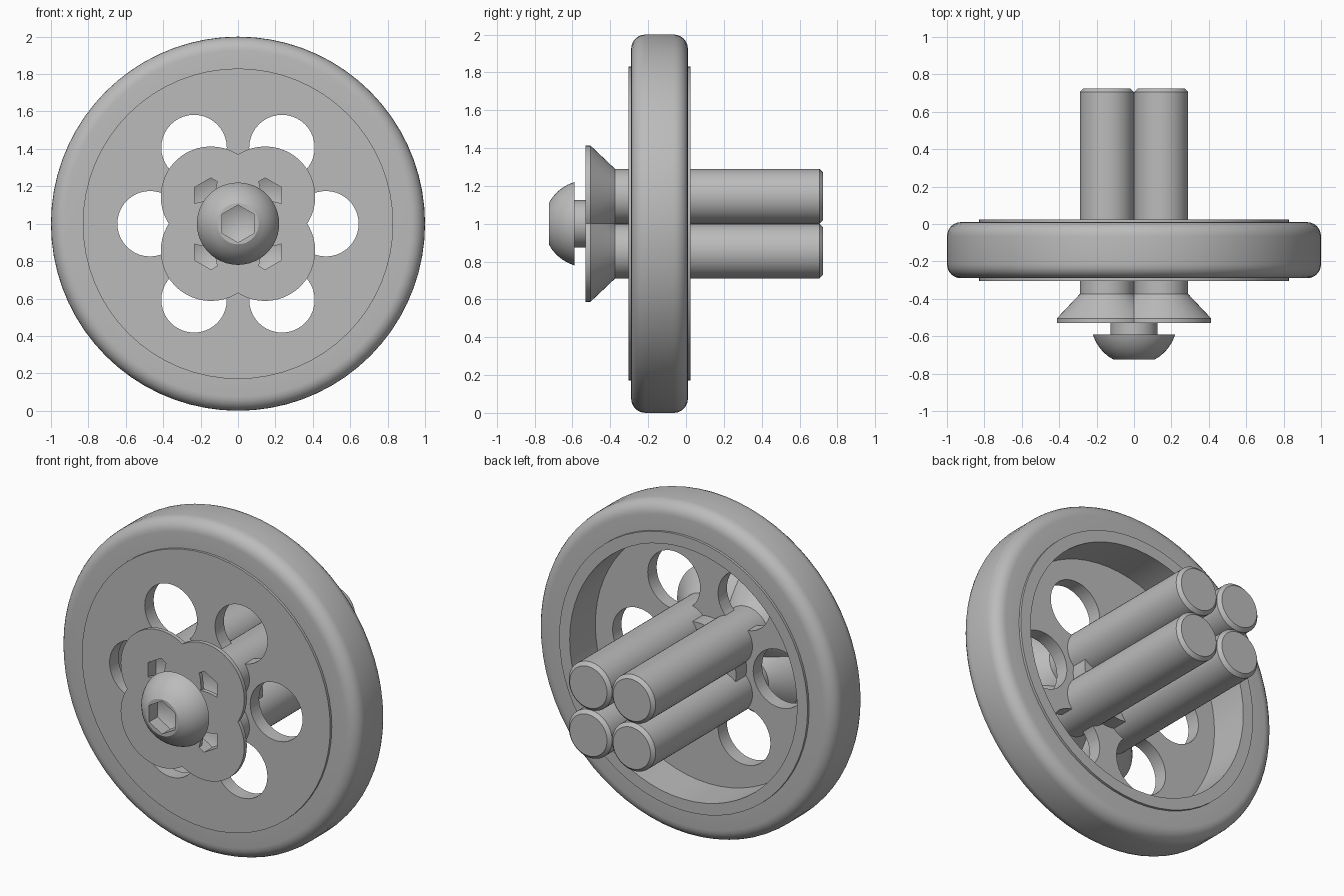
import bpy, bmesh
from math import radians, sin, cos, tau, sqrt
from mathutils import Vector

cube = bpy.data.objects.get("Cube")
if cube:
    bpy.data.objects.remove(cube, do_unlink=True)

grey = bpy.data.materials.new("plain grey")
grey.use_nodes = True
colour = (0.5, 0.5, 0.5, 1)
grey.diffuse_color = colour
grey.node_tree.nodes["Principled BSDF"].inputs["Base Color"].default_value = colour


def lathe(name, profile, steps=64, closed=False, centres=((0, 1),)):
    """Spin a (radius, y) profile about the y axis, once per (x, z) centre."""
    bm = bmesh.new()
    for x, z in centres:
        verts = [bm.verts.new((x, y, z + r)) for r, y in profile]
        pairs = list(zip(verts, verts[1:]))
        if closed:
            pairs.append((verts[-1], verts[0]))
        edges = [bm.edges.new(p) for p in pairs]
        bmesh.ops.spin(bm, geom=verts + edges, cent=(x, 0, z), axis=(0, 1, 0),
                       angle=tau, steps=steps, use_duplicate=False)
    bmesh.ops.remove_doubles(bm, verts=bm.verts, dist=0.0005)
    bmesh.ops.recalc_face_normals(bm, faces=bm.faces)
    mesh = bpy.data.meshes.new(name)
    bm.to_mesh(mesh)
    bm.free()
    mesh.materials.append(grey)
    obj = bpy.data.objects.new(name, mesh)
    bpy.context.collection.objects.link(obj)
    return obj


def activate(obj):
    bpy.ops.object.select_all(action='DESELECT')
    obj.select_set(True)
    bpy.context.view_layer.objects.active = obj


def cut(obj, cutter):
    cutter.hide_render = True
    mod = obj.modifiers.new("cut", 'BOOLEAN')
    mod.operation, mod.solver, mod.object = 'DIFFERENCE', 'EXACT', cutter
    activate(obj)
    bpy.ops.object.modifier_apply(modifier=mod.name)
    bpy.data.objects.remove(cutter, do_unlink=True)


def smooth(obj):
    activate(obj)
    bpy.ops.object.shade_smooth_by_angle(angle=radians(30))


def hex_socket(front, centre):
    """Six-sided recess with a pointed bottom."""
    return lathe("socket_cutter", [(0, front - 0.1), (0.1, front - 0.1),
                                   (0.1, front + 0.08), (0, front + 0.13)],
                 steps=6, centres=(centre,))


# Tyre with rounded shoulders
R = 0.075
tyre_profile = [(0.8, -0.29)]
for cy, start in ((-0.29 + R, 0), (0.01 - R, 90)):
    for i in range(7):
        a = radians(start + 15 * i)
        tyre_profile.append((1 - R + R * sin(a), cy - R * cos(a)))
tyre_profile.append((0.8, 0.01))
smooth(lathe("tyre", tyre_profile, steps=72, closed=True))

# Dished rim with six round holes
rim = lathe("rim", [(0, -0.305), (0.83, -0.305), (0.83, 0.025),
                    (0.76, 0.025), (0.76, -0.22), (0, -0.22)])
spots = [(0.47 * cos(k * tau / 6), 1 + 0.47 * sin(k * tau / 6)) for k in range(6)]
cut(rim, lathe("hole_cutter", [(0, -0.5), (0.175, -0.5), (0.175, -0.1), (0, -0.1)],
               steps=40, centres=spots))
smooth(rim)

# Hub boss behind the disc
smooth(lathe("hub_boss", [(0, -0.25), (0.25, -0.25), (0.25, -0.12), (0, -0.12)]))

# Four overlapping countersunk pins, each with a hex socket
for side, sx in (("left", 1), ("right", -1)):
    for level, sz in (("upper", 1), ("lower", -1)):
        centre = (0.145 * sx, 1 + 0.145 * sz)
        pin = lathe(f"{level}_{side}_pin",
                    [(0, -0.53), (0.268, -0.53), (0.268, -0.505), (0.145, -0.375),
                     (0.145, 0.705), (0.125, 0.725), (0, 0.725)],
                    steps=48, centres=(centre,))
        cut(pin, hex_socket(-0.53, centre))
        smooth(pin)

# Domed centre screw
dome = []
for i in range(9):
    y = -0.725 + 0.135 * (i / 8)
    dome.append((sqrt(0.23 ** 2 - (y + 0.523) ** 2), y))
screw = lathe("centre_screw", [(0, -0.725)] + dome
              + [(0.125, -0.59), (0.125, -0.2), (0, -0.2)], steps=48)
cut(screw, hex_socket(-0.725, (0, 1)))
smooth(screw)
